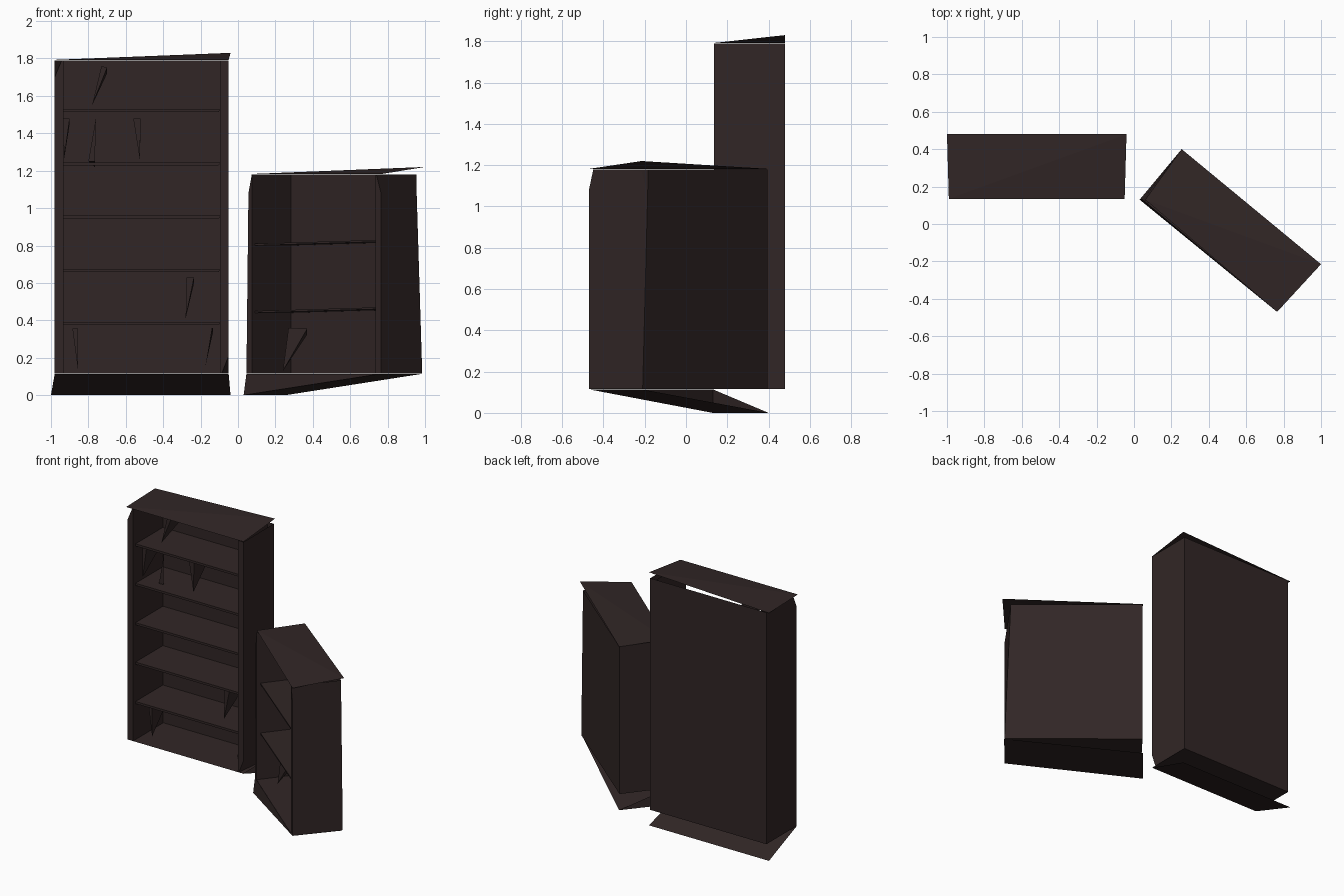
import bpy
from mathutils import Vector

cube = bpy.data.objects.get("Cube")
if cube:
    bpy.data.objects.remove(cube, do_unlink=True)

brown = bpy.data.materials.new("dark_brown_wood")
brown.use_nodes = True
colour = (0.031, 0.0195, 0.0192, 1)
brown.diffuse_color = colour
brown.node_tree.nodes["Principled BSDF"].inputs["Base Color"].default_value = colour


def build(name, polygons):
    """Make one flat-shaded object from a list of polygons."""
    points, faces = [], []
    for poly in polygons:
        faces.append(range(len(points), len(points) + len(poly)))
        points += poly
    mesh = bpy.data.meshes.new(name)
    mesh.from_pydata(points, [], [list(f) for f in faces])
    mesh.materials.append(brown)
    obj = bpy.data.objects.new(name, mesh)
    bpy.context.collection.objects.link(obj)


def frame(fl, fr, br, bl):
    """Map u (left to right), v (front to back) and z onto a cabinet footprint."""
    fl, fr, br, bl = map(Vector, (fl, fr, br, bl))

    def at(u, v, z):
        p = fl.lerp(fr, u).lerp(bl.lerp(br, u), v)
        return (p.x, p.y, z)
    return at


def carcass(name, at, z0, z1, left, right, wall):
    """Side skins with nicked front edges, front strips, inner walls, back, floor.
    left and right list the front edge of each side from bottom to top as (u, z)."""
    back_right = right[-1][0] if right[-1][0] < 1 - wall / 4 and len(right) == 3 else 1
    for side, edge, inner, top_u in (("left", left, wall, 0),
                                     ("right", right, 1 - wall, back_right - 0.01 if back_right < 1 else 1)):
        base_u = 0 if side == "left" else 1
        front = [at(u, 0, z) for u, z in edge]
        build(f"{name}_{side}_side", [front[::-1] + [at(base_u, 1, z0), at(top_u, 1, z1)]])
        build(f"{name}_{side}_front_strip", [front + [at(inner, 0, z1), at(inner, 0, z0)]])
        build(f"{name}_{side}_inner_wall", [[at(inner, 0, z0), at(inner, 0.99, z0),
                                             at(inner, 0.99, z1), at(inner, 0, z1)]])
    build(f"{name}_back", [[at(1, 1, z0), at(0, 1, z0), at(0, 1, z1),
                            at(back_right - 0.01 if back_right < 1 else 1, 1, z1)]])
    build(f"{name}_floor", [[at(0, 0, z0), at(1, 0, z0), at(1, 1, z0), at(0, 1, z0)]])


def shelf(name, at, zl, zr, wall, thick):
    """Thin shelf with slightly undercut ends."""
    a, b, c, d = wall, 1 - wall, 0.08, 0.985
    s = 0.012
    top = [at(a, c, zl), at(b, c, zr), at(b, d, zr), at(a, d, zl)]
    low = [at(a, c, zl - thick), at(b - s, c, zr - thick),
           at(b - s, d, zr - thick), at(a, d, zl - thick)]
    sides = [[low[i], low[(i + 1) % 4], top[(i + 1) % 4], top[i]] for i in range(4)]
    build(name, [top, low[::-1]] + sides)


def book(name, p, q, r, y, depth):
    """Sliver-shaped book: a front triangle with a side running back."""
    f = [(x, y, z) for x, z in (p, q, r)]
    back = (q[0], y + depth, q[1] - 0.03)
    build(name, [f, [f[1], f[2], back]])


# Tall bookcase
tall = frame((-0.98, 0.135), (-0.05, 0.135), (-0.05, 0.48), (-0.98, 0.48))
carcass("tall_case", tall, 0.115, 1.79,
        [(0, 0.115), (0, 1.7), (0.04, 1.79)],
        [(0.96, 0.115), (1, 0.21), (1, 1.79)], 0.05)
for i in range(5):
    z = 0.39 + 0.285 * i
    shelf(f"tall_shelf_{i + 1}", tall, z, z, 0.045, 0.016)

# Warped top board and sloping plinth of the tall bookcase
build("tall_top_board", [
    [(-0.99, 0.135, 1.792), (-0.05, 0.135, 1.792), (-0.04, 0.48, 1.83)],
    [(-0.99, 0.135, 1.792), (-0.04, 0.48, 1.83), (-1, 0.48, 1.792)]])
build("tall_plinth", [[(-0.98, 0.135, 0.114), (-0.05, 0.135, 0.114),
                       (-0.04, 0.48, 0), (-1, 0.48, 0)]])

# Low bookcase, turned towards the corner
low = frame((0.045, 0.13), (0.765, -0.47), (0.985, -0.21), (0.255, 0.395))
carcass("low_case", low, 0.115, 1.18,
        [(0, 0.115), (0.015, 1.08), (0.04, 1.18)],
        [(1, 0.115), (1, 1.08), (0.965, 1.18)], 0.04)
for i, z in enumerate((0.45, 0.81)):
    shelf(f"low_shelf_{i + 1}", low, z, z + 0.02, 0.04, 0.01)

# Warped top board and wedge plinth of the low bookcase
fl, fr = (0.06, 0.13), (0.765, -0.47)
bl, br = (0.255, 0.4), (1.0, -0.215)
build("low_top_board", [[(*fl, 1.182), (*fr, 1.182), (*br, 1.22)],
                        [(*fl, 1.182), (*br, 1.22), (*bl, 1.182)]])
foot, lip = (0.03, 0.13, 0), (0.045, 0.13, 0.114)
end_front, end_back = (*fr, 0.114), (0.985, -0.215, 0.114)
build("low_plinth", [[foot, (*bl, 0), end_back, end_front],
                     [foot, end_front, lip],
                     [foot, lip, (*bl, 0)]])

# Books left on the shelves
books = [
    ((-0.73, 1.76), (-0.70, 1.75), (-0.78, 1.55)),
    ((-0.935, 1.48), (-0.90, 1.48), (-0.93, 1.26)),
    ((-0.76, 1.48), (-0.765, 1.25), (-0.80, 1.25)),
    ((-0.56, 1.48), (-0.52, 1.48), (-0.525, 1.26)),
    ((-0.275, 0.63), (-0.235, 0.63), (-0.28, 0.41)),
    ((-0.885, 0.355), (-0.855, 0.355), (-0.855, 0.13)),
    ((-0.14, 0.36), (-0.135, 0.36), (-0.175, 0.15)),
]
for i, (p, q, r) in enumerate(books):
    book(f"tall_book_{i + 1}", p, q, r, 0.24, 0.18)
book("low_book", (0.27, 0.36), (0.37, 0.355), (0.24, 0.13), 0.11, 0.08)
